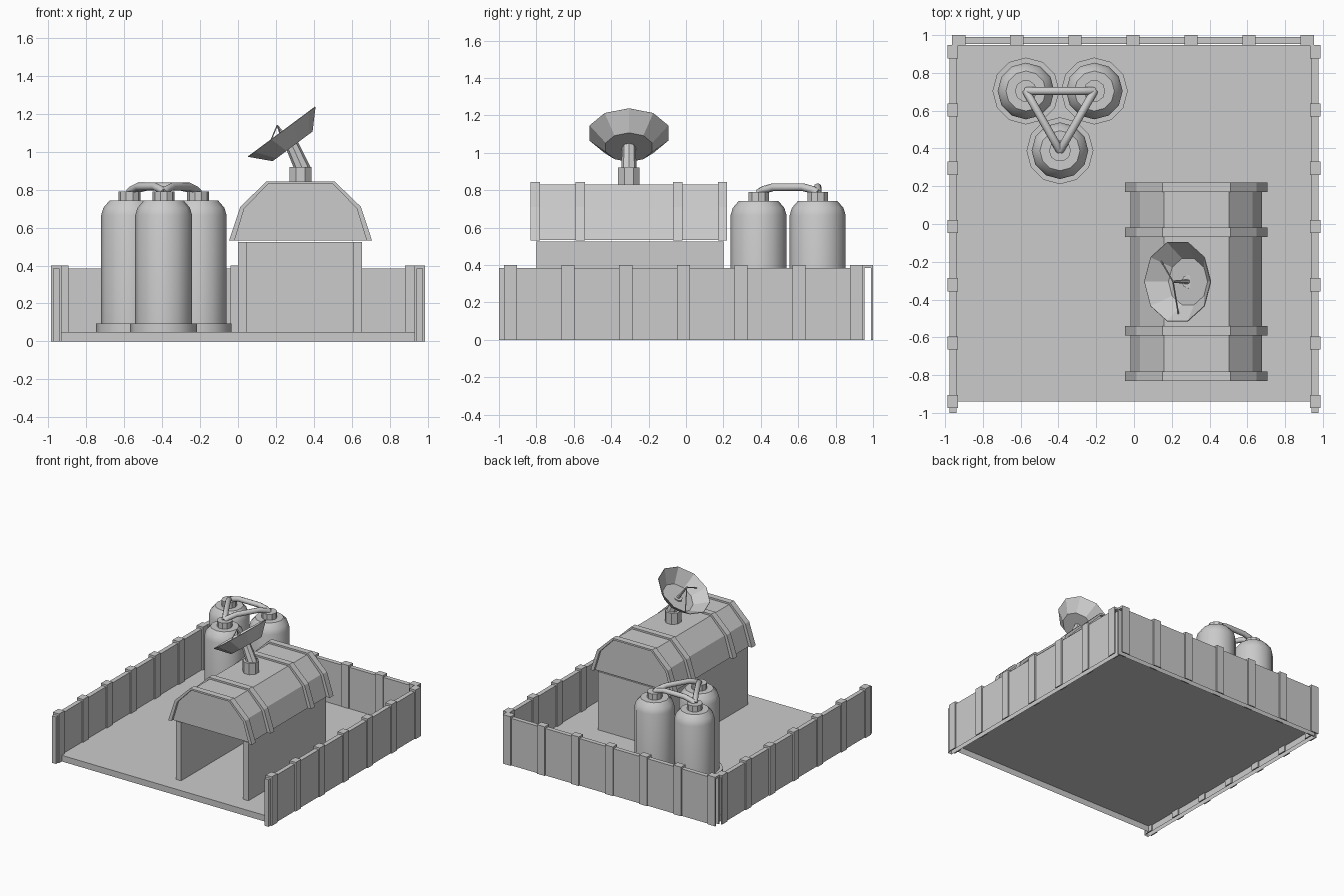
import bpy, bmesh, math
from mathutils import Vector, Matrix

if "Cube" in bpy.data.objects:
    bpy.data.objects.remove(bpy.data.objects["Cube"])

grey = bpy.data.materials.new("light_grey")
grey.diffuse_color = (0.6, 0.6, 0.6, 1)
grey.use_nodes = True
grey.node_tree.nodes["Principled BSDF"].inputs["Base Color"].default_value = grey.diffuse_color


def finish(name, bm, smooth=None):
    bmesh.ops.recalc_face_normals(bm, faces=bm.faces[:])
    me = bpy.data.meshes.new(name)
    bm.to_mesh(me)
    bm.free()
    me.materials.append(grey)
    ob = bpy.data.objects.new(name, me)
    bpy.context.collection.objects.link(ob)
    if smooth:
        bpy.ops.object.select_all(action='DESELECT')
        ob.select_set(True)
        bpy.context.view_layer.objects.active = ob
        bpy.ops.object.shade_smooth_by_angle(angle=math.radians(smooth))
    return ob


def prism(name, pts, axis, a, b, caps=(True, True), closed=True):
    """Extrude a 2D outline along an axis from a to b."""
    def place(p, t):
        return {'x': (t, p[0], p[1]), 'y': (p[0], t, p[1]), 'z': (p[0], p[1], t)}[axis]
    bm = bmesh.new()
    lo = [bm.verts.new(place(p, a)) for p in pts]
    hi = [bm.verts.new(place(p, b)) for p in pts]
    n = len(pts)
    for i in range(n if closed else n - 1):
        j = (i + 1) % n
        bm.faces.new((lo[i], lo[j], hi[j], hi[i]))
    if caps[0]:
        bm.faces.new(lo[::-1])
    if caps[1]:
        bm.faces.new(hi)
    return finish(name, bm)


def lathe(name, profile, sides, matrix, smooth=None, caps=(True, True), start=0.0):
    """Revolve (radius, height) points about local z."""
    bm = bmesh.new()
    rings = []
    for r, h in profile:
        rings.append([bm.verts.new(matrix @ Vector((
            r * math.cos(start + k * math.tau / sides),
            r * math.sin(start + k * math.tau / sides), h))) for k in range(sides)])
    for lo, hi in zip(rings, rings[1:]):
        for k in range(sides):
            j = (k + 1) % sides
            bm.faces.new((lo[k], lo[j], hi[j], hi[k]))
    if caps[0]:
        bm.faces.new(rings[0][::-1])
    if caps[1]:
        bm.faces.new(rings[-1])
    return finish(name, bm, smooth)


def rod(name, p, q, r1, r2, sides=6):
    p, q = Vector(p), Vector(q)
    d = q - p
    m = Matrix.Translation(p) @ d.to_track_quat('Z', 'Y').to_matrix().to_4x4()
    return lathe(name, [(r1, 0), (r2, d.length)], sides, m)


# Floor plate with a skirt, open underneath
prism("floor", [(-0.943, -0.94), (0.943, -0.94), (0.943, 0.947), (-0.943, 0.947)],
      'z', 0, 0.05, caps=(False, True))


# Fence: hollow panels, open underneath, clasped by bracket posts
def bracket(c):
    o, i = 0.028, 0.018
    return [(c - o, 0), (c - o, 0.4), (c + o, 0.4), (c + o, 0),
            (c + i, 0), (c + i, 0.383), (c - i, 0.383), (c - i, 0)]


def fence(name, axis, c, a, b, first, step, end_cap):
    shell = [(c - 0.018, 0), (c - 0.018, 0.383), (c + 0.018, 0.383), (c + 0.018, 0)]
    prism(name + "_panel", shell, axis, a, b, caps=(end_cap, False), closed=False)
    for k in range(7):
        t = first + k * step
        prism(f"{name}_post_{k}", bracket(c), axis, t - 0.035, t + 0.035)


fence("left_fence", 'y', -0.959, -1.0, 0.947, -0.939, 0.3085, True)
fence("right_fence", 'y', 0.959, -1.0, 0.947, -0.939, 0.3085, True)
fence("back_fence", 'x', 0.972, -0.963, 0.95, -0.928, 0.3075, False)

# Hut walls: U-shaped plan, open at the front
prism("hut_walls", [(0, -0.8), (0, 0.2), (0.655, 0.2), (0.655, -0.8),
                    (0.607, -0.8), (0.607, 0.153), (0.047, 0.153), (0.047, -0.8)],
      'z', 0.05, 0.525)


# Roof body and four arched ribs
def mirrored(half, cx=0.33):
    return [(cx - x, z) for x, z in half] + [(cx + x, z) for x, z in reversed(half)]


inner = mirrored([(0.348, 0.533), (0.297, 0.70), (0.172, 0.829)])
outer = mirrored([(0.377, 0.531), (0.318, 0.71), (0.18, 0.843)])
prism("roof", inner, 'y', -0.81, 0.2)
for k, y in enumerate((-0.806, -0.566, -0.044, 0.195)):
    prism(f"roof_rib_{k}", outer + inner[::-1], 'y', y - 0.025, y + 0.025)

# Satellite dish mount and stem
Y = -0.305
lathe("dish_mount", [(0.062, 0.82), (0.062, 0.92)], 8,
      Matrix.Translation((0.33, Y, 0)), start=math.pi / 8)
rod("dish_stem", (0.345, Y, 0.90), (0.285, Y, 1.035), 0.042, 0.036, 8)

# Ten-sided dish tilted towards the left
up = Vector((0.803, 0, 0.596))
side = Vector((0, 1, 0))
nrm = up.cross(side)
base = Vector((0.287, Y, 1.03))
frame = Matrix.Translation(base) @ Matrix((up, side, nrm)).transposed().to_4x4()
dish = lathe("dish", [(0.13, 0), (0.22, 0.095)], 10, frame, caps=(True, False))
mod = dish.modifiers.new("thickness", 'SOLIDIFY')
mod.thickness = 0.004
mod.offset = 0

# Dish feed and its thin stays
tip = frame @ Vector((0, 0, 0.135))
rod("dish_feed", base, tip, 0.013, 0.006)
for k, deg in enumerate((142, -98)):
    a = math.radians(deg)
    foot = frame @ Vector((0.172 * math.cos(a), 0.172 * math.sin(a), 0.055))
    rod(f"dish_stay_{k}", foot, tip, 0.004, 0.004, 4)

# Three gas tanks
tanks = [(-0.572, 0.704), (-0.21, 0.704), (-0.392, 0.388)]
for k, (x, y) in enumerate(tanks):
    at = Matrix.Translation((x, y, 0))
    lathe(f"tank_base_{k}", [(0.177, 0.05), (0.177, 0.093)], 12, at, 40)
    lathe(f"tank_{k}", [(0.15, 0.09), (0.15, 0.665), (0.138, 0.705), (0.106, 0.742)],
          12, at, 40)
    lathe(f"tank_cap_{k}", [(0.058, 0.735), (0.058, 0.79)], 10, at)

# Arched pipes joining the tank caps
for k in range(3):
    a, b = Vector(tanks[k]), Vector(tanks[(k + 1) % 3])
    cu = bpy.data.curves.new(f"pipe_{k}", 'CURVE')
    cu.dimensions = '3D'
    cu.bevel_depth = 0.021
    cu.bevel_resolution = 2
    cu.use_fill_caps = True
    path = [(0, 0.785), (0.08, 0.801), (0.25, 0.816), (0.75, 0.816), (0.92, 0.801), (1, 0.785)]
    sp = cu.splines.new('POLY')
    sp.points.add(len(path) - 1)
    for pt, (t, z) in zip(sp.points, path):
        p = a.lerp(b, t)
        pt.co = (p.x, p.y, z, 1)
    cu.materials.append(grey)
    bpy.context.collection.objects.link(bpy.data.objects.new(f"pipe_{k}", cu))
